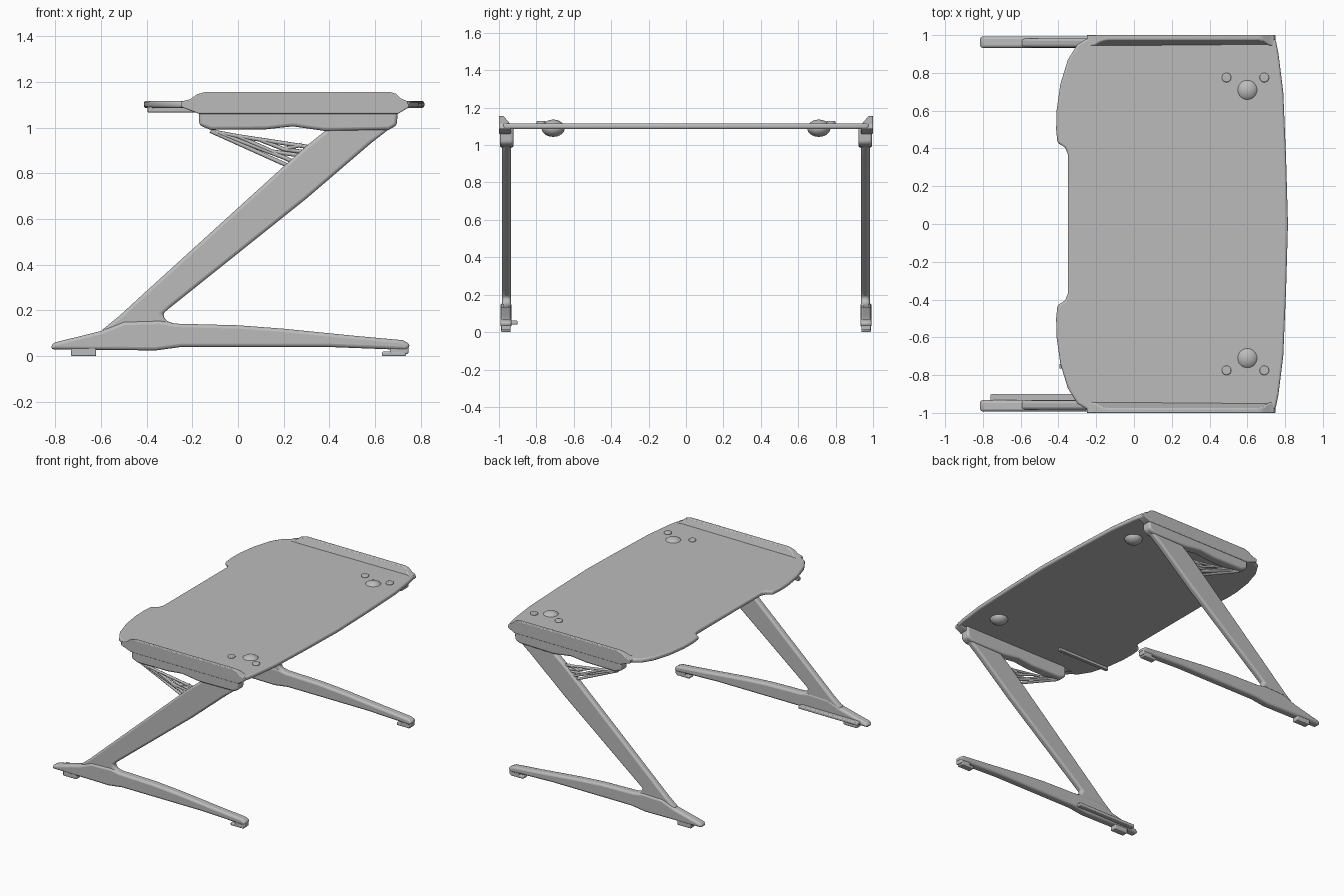
import bpy, bmesh, math
from mathutils import Vector

cube = bpy.data.objects.get("Cube")
if cube:
    bpy.data.objects.remove(cube, do_unlink=True)

grey = bpy.data.materials.new("plain_grey")
grey.use_nodes = True
grey.diffuse_color = (0.5, 0.5, 0.5, 1)
grey.node_tree.nodes["Principled BSDF"].inputs["Base Color"].default_value = (0.5, 0.5, 0.5, 1)


def activate(obj):
    bpy.ops.object.select_all(action='DESELECT')
    obj.select_set(True)
    bpy.context.view_layer.objects.active = obj


def finish(obj, bevel=0.0):
    obj.data.materials.clear()
    obj.data.materials.append(grey)
    activate(obj)
    bpy.ops.object.shade_smooth_by_angle(angle=math.radians(40))
    if bevel:
        mod = obj.modifiers.new("rounded", 'BEVEL')
        mod.width, mod.segments = bevel, 3
        mod.limit_method, mod.angle_limit = 'ANGLE', math.radians(40)
    return obj


def prism(name, points, direction, bevel, adjust=None):
    """Close the outline and extrude it along a direction."""
    bm = bmesh.new()
    face = bm.faces.new([bm.verts.new(p) for p in points])
    new = bmesh.ops.extrude_face_region(bm, geom=[face])["geom"]
    bmesh.ops.translate(bm, vec=direction, verts=[v for v in new if isinstance(v, bmesh.types.BMVert)])
    if adjust:
        for v in bm.verts:
            adjust(v)
    bmesh.ops.recalc_face_normals(bm, faces=bm.faces)
    mesh = bpy.data.meshes.new(name)
    bm.to_mesh(mesh)
    bm.free()
    obj = bpy.data.objects.new(name, mesh)
    bpy.context.collection.objects.link(obj)
    return finish(obj, bevel)


def side_prism(name, outline, side, inner, outer, bevel, adjust=None):
    pts = [(x, side * inner, z) for x, z in outline]
    return prism(name, pts, Vector((0, side * (outer - inner), 0)), bevel, adjust)


def box(name, low, high, bevel):
    (x0, y0, z0), (x1, y1, z1) = low, high
    pts = [(x0, y0, z0), (x1, y0, z0), (x1, y1, z0), (x0, y1, z0)]
    return prism(name, pts, Vector((0, 0, z1 - z0)), bevel)


def strut(name, ends, y, radius):
    curve = bpy.data.curves.new(name, 'CURVE')
    curve.dimensions = '3D'
    curve.bevel_depth, curve.bevel_resolution = radius, 2
    curve.use_fill_caps = True
    line = curve.splines.new('POLY')
    line.points.add(len(ends) - 1)
    for p, (x, z) in zip(line.points, ends):
        p.co = (x, y, z, 1)
    obj = bpy.data.objects.new(name, curve)
    obj.data.materials.append(grey)
    bpy.context.collection.objects.link(obj)


# Desktop with the front cut-out and a bowed rear edge
half = [(-.35, .37), (-.365, .405), (-.405, .43), (-.412, .5), (-.41, .6), (-.39, .74),
        (-.35, .87), (-.3, .95), (-.23, .993), (.70, .993), (.75, .975), (.765, .9),
        (.79, .7), (.805, .35), (.815, 0)]
outline = half + [(x, -y) for x, y in reversed(half[:-1])]
prism("desktop", [(x, y, 1.085) for x, y in outline], Vector((0, 0, .031)), 0.011)

# Shared side outlines
diagonal = [(-.60, .11), (-.52, .175), (-.4, .285), (.2, .83), (.30, .92), (.40, 1.0),
            (.67, 1.0), (.58, .93), (.3, .69), (0, .45), (-.29, .218), (-.33, .185),
            (-.315, .155), (-.27, .14), (-.27, .06), (-.5, .06)]
foot = [(-.82, .03), (-.81, .058), (-.7, .085), (-.6, .11), (-.5, .15), (-.34, .155), (-.27, .142),
        (0, .135), (.2, .12), (.5, .09), (.72, .07), (.755, .052), (.74, .025),
        (.66, .03), (.4, .04), (-.25, .04), (-.36, .025)]
rail = [(-.17, 1.1), (-.17, 1.01), (-.12, .99), (.12, .992), (.24, 1.005), (.38, .985),
        (.66, .99), (.695, 1.01), (.70, 1.1)]
lip = [(-.25, 1.09), (-.17, 1.06), (.70, 1.06), (.75, 1.09), (.74, 1.115), (.715, 1.125), (.69, 1.148),
       (.66, 1.156), (-.14, 1.156), (-.18, 1.145), (-.21, 1.123), (-.25, 1.113)]
braces = [[(-.12, .985), (.22, .832)], [(-.10, .98), (.0, .962), (.34, .91)],
          [(-.08, .975), (.21, .865)], [(.0, .962), (.15, .895), (.29, .875)],
          [(.1, .945), (.2, .905), (.31, .89)], [(.15, .895), (.24, .85)], [(.2, .905), (.28, .925)]]


def lean(v):
    # Slope the inner face of the raised lip outward
    if v.co.z > 1.1 and abs(v.co.y) < .96:
        v.co.y = math.copysign(.94 + (v.co.z - 1.113) * .85, v.co.y)


for side, tag in ((1, "back"), (-1, "front")):
    side_prism(tag + "_diagonal_leg", diagonal, side, .935, .983, .014)
    side_prism(tag + "_foot", foot, side, .932, .993, .018)
    side_prism(tag + "_rail", rail, side, .922, .995, .014)
    side_prism(tag + "_raised_lip", lip, side, .935, 1.0, .005, lean)
    for i, ends in enumerate(braces):
        strut(f"{tag}_brace_{i + 1}", ends, side * .96, .009)
    # Floor pads
    for part, x0, x1, top in (("toe_pad", -.73, -.62, .04), ("heel_pad", .63, .735, .02),
                              ("heel_neck", .665, .745, .05)):
        ys = sorted((side * .937, side * .988))
        box(f"{tag}_{part}", (x0, ys[0], .0 if part != "heel_neck" else .01), (x1, ys[1], top), .006)
    # Cable port, domed above and below
    bpy.ops.mesh.primitive_uv_sphere_add(segments=32, ring_count=16, location=(.6, side * .71, 1.09))
    port = bpy.context.object
    port.name = tag + "_cable_port"
    port.scale = (.062, .062, .046)
    finish(port)
    # Small round caps
    for n, x in enumerate((.49, .69)):
        bpy.ops.mesh.primitive_cylinder_add(vertices=24, radius=.025, depth=.02,
                                            location=(x, side * .775, 1.118))
        cap = bpy.context.object
        cap.name = f"{tag}_cap_{n + 1}"
        finish(cap, .006)

# Runner under the desktop and strip inside the front foot
box("under_runner", (-.395, -.765, 1.066), (.03, -.74, 1.09), .004)
box("foot_strip", (-.76, -.94, .04), (-.28, -.90, .062), .006)
